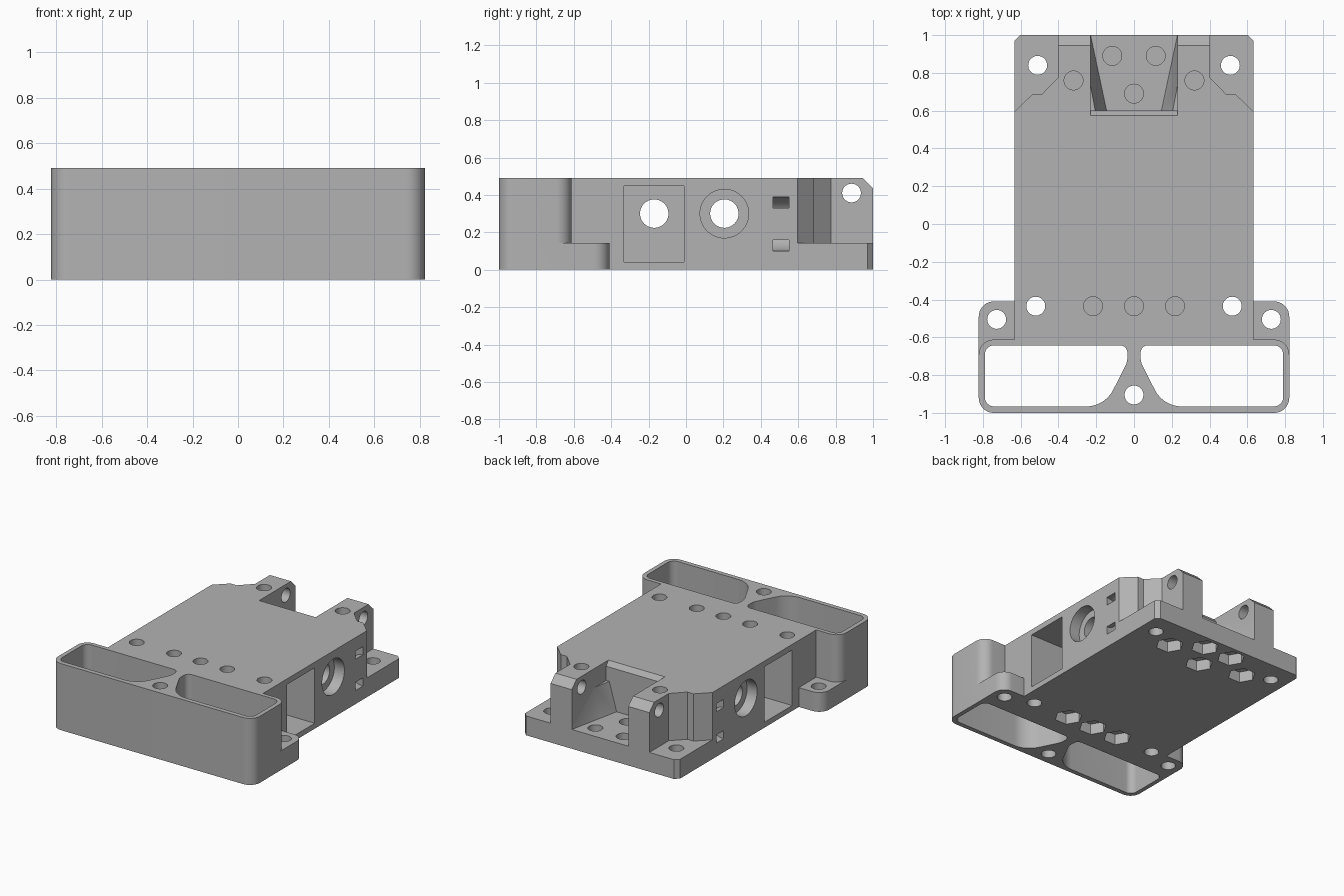
import bpy, bmesh, math
from mathutils import Vector

cube = bpy.data.objects.get("Cube")
if cube:
    bpy.data.objects.remove(cube, do_unlink=True)

grey = bpy.data.materials.new("plain grey")
grey.use_nodes = True
grey.diffuse_color = (0.45, 0.45, 0.45, 1)
grey.node_tree.nodes["Principled BSDF"].inputs["Base Color"].default_value = (0.45, 0.45, 0.45, 1)

TOP, BASE, SIDE = 0.49, 0.142, 0.632


def rounded(points, steps=10):
    """Outline from (a, b, radius) corners."""
    out = []
    for i, (a, b, r) in enumerate(points):
        p = Vector((a, b))
        if r == 0:
            out.append(p)
            continue
        u = (Vector(points[i - 1][:2]) - p).normalized()
        v = (Vector(points[(i + 1) % len(points)][:2]) - p).normalized()
        half = u.angle(v) / 2
        centre = p + (u + v).normalized() * r / math.sin(half)
        s = p + u * r / math.tan(half) - centre
        e = p + v * r / math.tan(half) - centre
        turn = s.angle_signed(e)
        for k in range(steps + 1):
            t = -turn * k / steps
            c, n = math.cos(t), math.sin(t)
            out.append(centre + Vector((s.x * c - s.y * n, s.x * n + s.y * c)))
    return out


def finish(name, bm):
    bmesh.ops.recalc_face_normals(bm, faces=bm.faces)
    mesh = bpy.data.meshes.new(name)
    bm.to_mesh(mesh)
    bm.free()
    mesh.materials.append(grey)
    obj = bpy.data.objects.new(name, mesh)
    bpy.context.collection.objects.link(obj)
    return obj


def prism(name, outline, lo, hi, axis="z"):
    """Extrude an outline along an axis."""
    place = {"x": lambda a, b, d: (d, a, b),
             "y": lambda a, b, d: (a, d, b),
             "z": lambda a, b, d: (a, b, d)}[axis]
    bm = bmesh.new()
    face = bm.faces.new([bm.verts.new(place(p[0], p[1], lo)) for p in outline])
    new = bmesh.ops.extrude_face_region(bm, geom=[face])["geom"]
    shift = Vector(place(0, 0, hi - lo))
    bmesh.ops.translate(bm, vec=shift, verts=[g for g in new if isinstance(g, bmesh.types.BMVert)])
    return finish(name, bm)


def circle(a, b, r, n=40, start=0.0):
    return [(a + r * math.cos(start + math.tau * k / n),
             b + r * math.sin(start + math.tau * k / n)) for k in range(n)]


def rect(a0, a1, b0, b1):
    return [(a0, b0), (a1, b0), (a1, b1), (a0, b1)]


def hull(name, points):
    bm = bmesh.new()
    for p in points:
        bm.verts.new(p)
    bmesh.ops.convex_hull(bm, input=bm.verts)
    return finish(name, bm)


def flip(outline, s):
    return [(s * p[0], p[1]) for p in outline]


# Main block, front ears and bumper
body = prism("chassis", [(-SIDE, -0.8), (SIDE, -0.8), (SIDE, 0.97), (SIDE - 0.03, 1),
                         (0.03 - SIDE, 1), (-SIDE, 0.97)], 0, TOP)
W = 0.822
ears = prism("ears", rounded([(-W, -1, .08), (W, -1, .08), (W, -.41, .08), (-W, -.41, .08)]), 0, BASE)
bumper = prism("bumper", rounded([(-W, -1, .08), (W, -1, .08), (W, -.612, .08), (-W, -.612, .08)]), 0, TOP)
adds = [ears, bumper]
cuts, late_adds = [], []


def cut(*args, **kw):
    cuts.append(prism("cutter", *args, **kw))


# Rear slot, its top chamfer and the bevel across the rear brackets
cut(rect(-.23, .23, .6, 1.1), BASE, 0.6)
cut([(.57, .495), (.6, .455), (.65, .455), (.65, .6), (.57, .6)], -.23, .23, axis="x")
cut([(.94, .495), (1.02, .415), (1.02, .6), (.94, .6)], -.8, .8, axis="x")

# Bracket cross holes and axle bores
cut(circle(.885, .41, .05), -.8, .8, axis="x")
for y in (-.17, .205):
    cut(circle(y, .30, .076), -1, 1, axis="x")

# Vertical holes on the centre line
cut(circle(0, -.905, .05), -.1, .7)

pocket = rounded([(.035, -.642, .04), (.79, -.642, .05), (.79, -.966, .05),
                  (.155, -.966, .16), (.035, -.73, .1)])
corner = [(.7, .53), (.54, .685), (.49, .685), (.402, .775), (.402, 1.1), (.7, 1.1)]
for s in (-1, 1):
    cut(flip(pocket, s), -.1, .7)
    cut(flip(corner, s), BASE, .7)
    # Through holes
    for x, y in ((.52, -.435), (.727, -.505), (.51, .84)):
        cut(circle(s * x, y, .05), -.1, .7)
    # Square side pocket and round bearing seat
    cut(rect(-.332, -.01, .04, .448), s * .33, s * .8, axis="x")
    cut(circle(.205, .30, .13, 56), s * .55, s * .8, axis="x")
    # Curved tie channel
    arc = [math.pi * (k / 16 - .5) for k in range(17)]
    ring = [(.63 - .145 * math.cos(t), .245 + .145 * math.sin(t)) for t in arc]
    inner = [(.63 - .085 * math.cos(t), .245 + .085 * math.sin(t)) for t in reversed(arc)]
    ring = [(.7, .1)] + ring + [(.7, .39), (.7, .33)] + inner + [(.7, .16)]
    cut(flip(ring, s), .465, .55, axis="y")
    # Sloped gusset inside the rear slot
    late_adds.append(hull("gusset", [(s * x, y, z) for x, y, z in (
        (.23, 1, BASE), (.145, .6, BASE), (.205, .6, .35), (.23, .73, .35),
        (.25, 1, .1), (.25, .73, .35), (.25, .58, .35), (.25, .58, .1),
        (.145, .58, .1), (.205, .58, .35), (.145, .6, .1))]))

# Screw holes above hexagonal nut traps
for x, y in ((.115, .89), (-.115, .89), (0, .69), (.32, .76), (-.32, .76),
             (.217, -.435), (0, -.435), (-.217, -.435)):
    cut(circle(x, y, .05), .09, .7)
    cut(circle(x, y, .095, 6), -.1, .08)


def combine(parts, operation):
    for part in parts:
        part.hide_render = True
        mod = body.modifiers.new(operation, "BOOLEAN")
        mod.operation, mod.object, mod.solver = operation, part, "EXACT"
    graph = bpy.context.evaluated_depsgraph_get()
    mesh = bpy.data.meshes.new_from_object(body.evaluated_get(graph))
    body.modifiers.clear()
    body.data = mesh
    for part in parts:
        bpy.data.objects.remove(part, do_unlink=True)


combine(adds, "UNION")
combine(cuts, "DIFFERENCE")
combine(late_adds, "UNION")

bpy.ops.object.select_all(action="DESELECT")
body.select_set(True)
bpy.context.view_layer.objects.active = body
bpy.ops.object.shade_smooth_by_angle(angle=math.radians(25))
